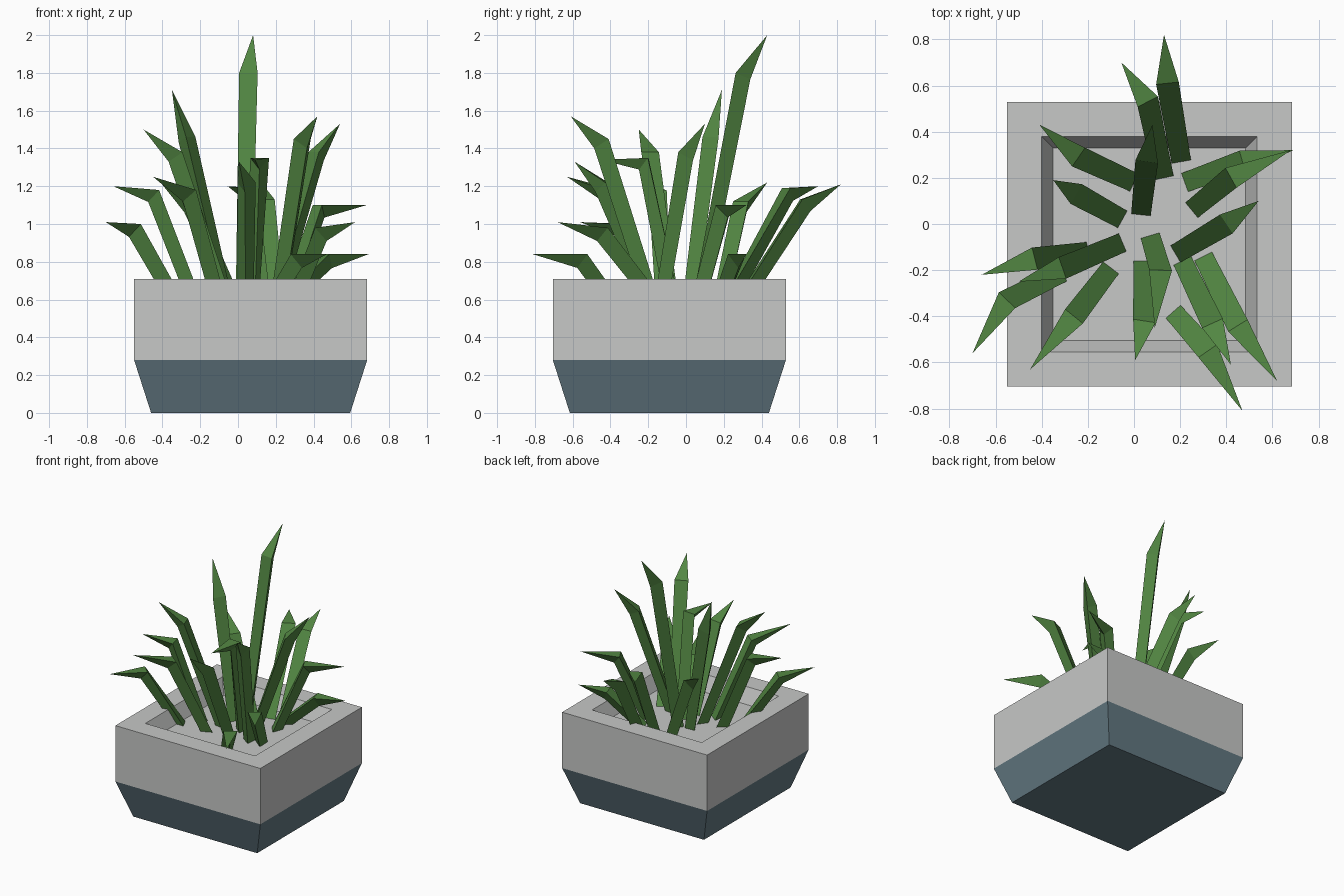
import bpy, bmesh
from mathutils import Vector

if "Cube" in bpy.data.objects:
    bpy.data.objects.remove(bpy.data.objects["Cube"])


def material(name, rgb):
    m = bpy.data.materials.new(name)
    m.diffuse_color = (*rgb, 1)
    m.use_nodes = True
    m.node_tree.nodes["Principled BSDF"].inputs["Base Color"].default_value = m.diffuse_color
    return m


GREY = material("light_grey", (0.57, 0.58, 0.57))
SLATE = material("slate_blue", (0.127, 0.195, 0.23))
GREEN = material("leaf_green", (0.085, 0.24, 0.055))


def skin(name, rings, mat, cap_start=False, cap_end=False, tip=None):
    """Bridge successive rings of points, with optional caps or a pointed tip."""
    bm = bmesh.new()
    loops = [[bm.verts.new(p) for p in r] for r in rings]
    n = len(loops[0])
    for a, b in zip(loops, loops[1:]):
        for i in range(n):
            j = (i + 1) % n
            bm.faces.new((a[i], a[j], b[j], b[i]))
    if cap_start:
        bm.faces.new(loops[0][::-1])
    if cap_end:
        bm.faces.new(loops[-1])
    if tip is not None:
        t = bm.verts.new(tip)
        for i in range(n):
            bm.faces.new((loops[-1][i], loops[-1][(i + 1) % n], t))
    me = bpy.data.meshes.new(name)
    bm.to_mesh(me)
    bm.free()
    me.materials.append(mat)
    ob = bpy.data.objects.new(name, me)
    bpy.context.collection.objects.link(ob)
    return ob


def square(h, z, cx=0.067, cy=-0.088):
    return [(cx + sx * h, cy + sy * h, z) for sx, sy in ((-1, -1), (1, -1), (1, 1), (-1, 1))]


# Planter: tapered foot, then a box with a shallow sloped recess
FLOOR = 0.60
skin("planter_foot", [square(0.527, 0), square(0.617, 0.28)], SLATE, cap_start=True)
skin("planter_box", [square(0.617, 0.28), square(0.617, 0.71),
                     square(0.467, 0.71), square(0.417, FLOOR)], GREY, cap_end=True)


def leaf(name, base, mid, tip, width=0.094, depth=0.075):
    """Three-sided blade: flat inner face, keel on the outer side, bent towards its tip."""
    base, mid, tip = Vector(base), Vector(mid), Vector(tip)
    lower, upper = (mid - base).normalized(), (tip - mid).normalized()
    rings = []
    for p, axis, k in ((base, lower, 0.9), (mid, (lower + upper).normalized(), 1.05)):
        side = axis.cross(Vector((0, 0, 1))).normalized()
        out = side.cross(axis).normalized()
        if out.z > 0:
            out = -out
        half = side * width * k / 2
        rings.append([p - half, p + half, p + out * depth * k])
    ob = skin(name, rings, GREEN, cap_start=True, tip=tip)
    bm = bmesh.new()
    bm.from_mesh(ob.data)
    bmesh.ops.recalc_face_normals(bm, faces=bm.faces)
    bm.to_mesh(ob.data)
    bm.free()


# Leaves: base x y, bend x y z, tip x y z
LEAVES = [
    (.205, .27, .145, .61, 1.13, .13, .82, 1.21),
    (.13, .20, .06, .53, 1.19, -.055, .70, 1.20),
    (.03, .04, .055, .27, 1.80, .08, .43, 2.00),
    (.00, .18, -.24, .29, 1.12, -.41, .43, 1.22),
    (-.05, .02, -.25, .13, 1.46, -.35, .19, 1.71),
    (-.05, -.08, -.31, -.19, 1.38, -.50, -.25, 1.50),
    (-.20, -.12, -.43, -.15, 1.18, -.66, -.22, 1.20),
    (-.31, -.21, -.55, -.33, 1.00, -.70, -.56, 1.01),
    (-.10, -.19, -.26, -.40, 1.18, -.45, -.63, 1.25),
    (.04, -.16, .045, -.42, 1.22, .005, -.59, 1.33),
    (.07, -.05, .115, -.20, 1.35, .09, -.45, 1.34),
    (.21, -.16, .34, -.43, 1.45, .42, -.61, 1.57),
    (.30, -.14, .45, -.44, .98, .62, -.68, 1.01),
    (.17, -.38, .32, -.55, .84, .47, -.81, .84),
    (.22, .18, .47, .27, .84, .69, .32, .84),
    (.25, .06, .42, .20, 1.10, .68, .32, 1.10),
    (.18, -.13, .40, .00, 1.38, .54, .10, 1.53),
]
for i, (bx, by, *rest) in enumerate(LEAVES, 1):
    leaf(f"leaf_{i:02d}", (bx, by, FLOOR), rest[:3], rest[3:])
